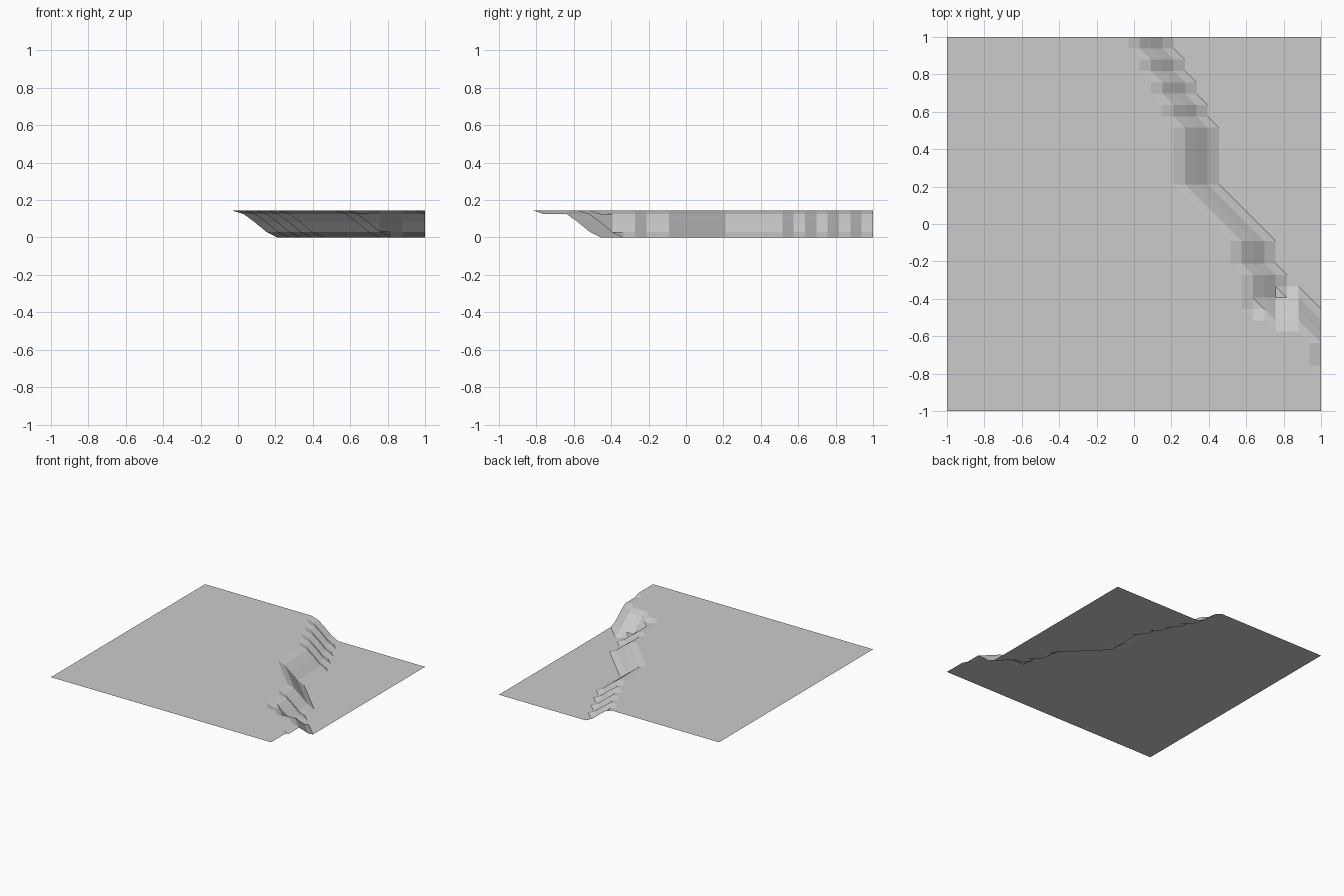
import bpy
import bmesh

cube = bpy.data.objects.get("Cube")
if cube:
    bpy.data.objects.remove(cube, do_unlink=True)

CELLS = 33
STEP = 2 / CELLS
TOP = 0.144
PROFILE = [TOP, 0.125, 0.08, 0.03, 0.0]   # fall of the bank, one value per cell


def fall(steps):
    """Height a number of cells past the brink."""
    return PROFILE[max(0, min(len(PROFILE) - 1, steps))]


def brink_column(j):
    """Column where the bank starts to fall towards +x on row j."""
    if j >= 26:                       # stepped stretch at the back
        return 16 + (33 - j) // 2
    if j >= 20:                       # straight stretch
        return 20
    if j >= 15:                       # diagonal stretch
        return 40 - j
    return 25 if j >= 13 else 26


# Row where the bank starts to fall towards +y, for columns near the right edge
BRINK_ROWS = {27: 8, 28: 8, 29: 7, 30: 7, 31: 7, 32: 6, 33: 5}


def height(i, j):
    if j < 5:
        h = TOP
    else:
        h = fall(i - brink_column(j))
    if i in BRINK_ROWS:
        h = max(h, fall(j - BRINK_ROWS[i]))
    if i == CELLS and j in (4, 5):    # small dip at the edge
        h = PROFILE[1]
    return h


# Terrain sheet, split along the diagonal that follows the bank
bm = bmesh.new()
grid = [[bm.verts.new((i * STEP - 1, j * STEP - 1, height(i, j)))
         for i in range(CELLS + 1)] for j in range(CELLS + 1)]
for j in range(CELLS):
    for i in range(CELLS):
        a, b = grid[j][i], grid[j][i + 1]
        c, d = grid[j + 1][i + 1], grid[j + 1][i]
        bm.faces.new((a, b, d))
        bm.faces.new((b, c, d))
mesh = bpy.data.meshes.new("terrain_sheet")
bm.to_mesh(mesh)
bm.free()

# Plain grey material
grey = bpy.data.materials.new("plain_grey")
grey.use_nodes = True
colour = (0.6, 0.6, 0.6, 1)
grey.diffuse_color = colour
grey.node_tree.nodes["Principled BSDF"].inputs["Base Color"].default_value = colour
mesh.materials.append(grey)

terrain = bpy.data.objects.new("terrain_sheet", mesh)
bpy.context.collection.objects.link(terrain)
